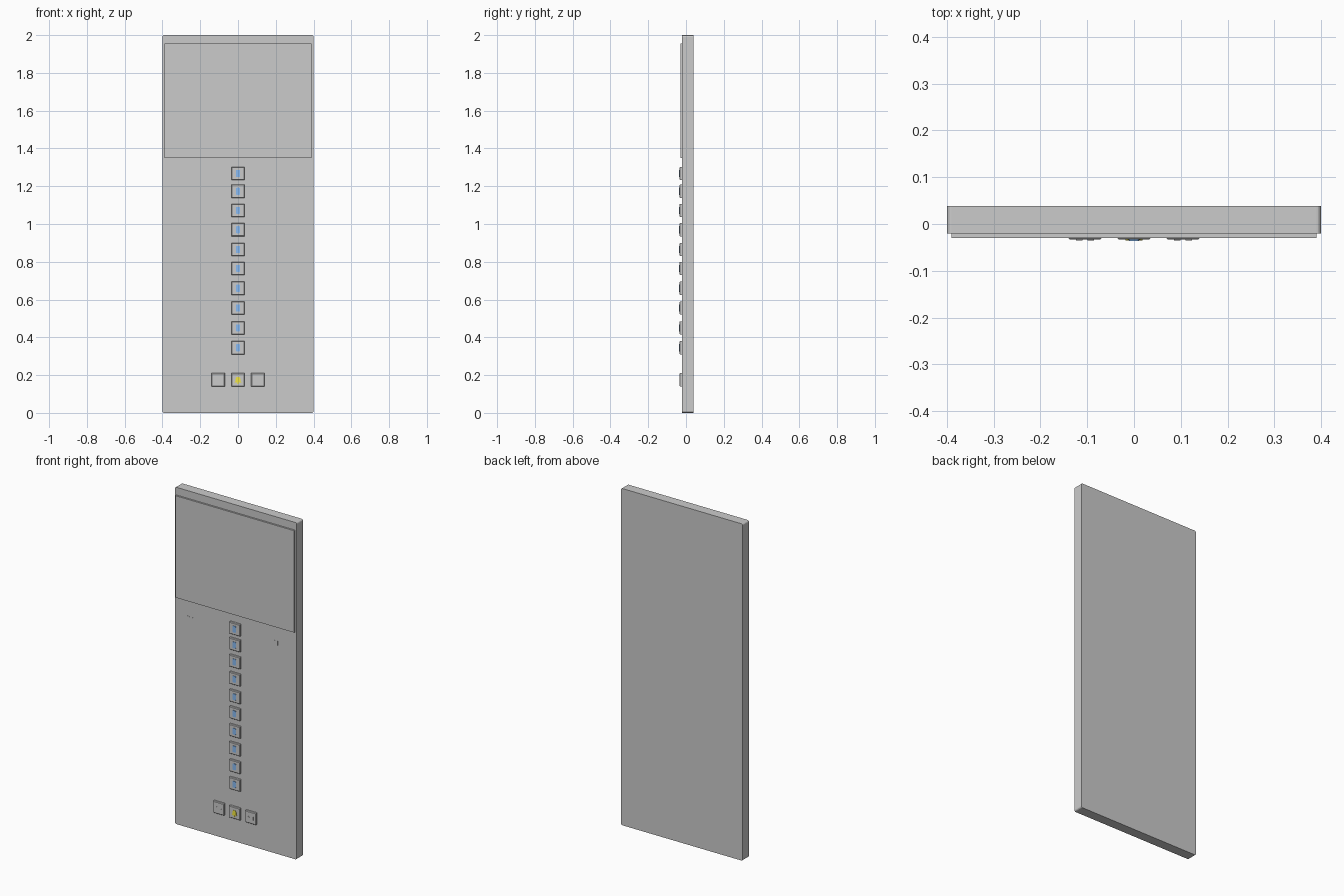
import bpy, bmesh, math

if "Cube" in bpy.data.objects:
    bpy.data.objects.remove(bpy.data.objects["Cube"])


def material(name, color):
    m = bpy.data.materials.new(name)
    m.diffuse_color = color
    m.use_nodes = True
    m.node_tree.nodes["Principled BSDF"].inputs["Base Color"].default_value = m.diffuse_color
    return m


BLUE = material("blue_marker", (0.25, 0.5, 0.9, 1))
YELLOW = material("yellow_alarm", (0.9, 0.8, 0.05, 1))


def plate(name, points, y0, y1, mat=None, inset=0.0, depth=0.0):
    """Extrude an x-z outline from back y1 to front y0, optional front chamfer."""
    bm = bmesh.new()
    face = bm.faces.new([bm.verts.new((x, y1, z)) for x, z in points])
    ext = bmesh.ops.extrude_face_region(bm, geom=[face])
    top = [f for f in ext["geom"] if isinstance(f, bmesh.types.BMFace)][0]
    for v in top.verts:
        v.co.y = y0
    if inset:
        bmesh.ops.translate(bm, verts=top.verts, vec=(0, depth, 0))
        bmesh.ops.inset_region(bm, faces=[top], thickness=inset)
        for v in top.verts:
            v.co.y = y0
    bmesh.ops.recalc_face_normals(bm, faces=bm.faces)
    mesh = bpy.data.meshes.new(name)
    bm.to_mesh(mesh)
    bm.free()
    ob = bpy.data.objects.new(name, mesh)
    bpy.context.collection.objects.link(ob)
    if mat:
        mesh.materials.append(mat)
    return ob


def rect(cx, cz, w, h, r=0.0, n=4):
    """Rectangle outline, with rounded corners when r > 0."""
    if r == 0:
        return [(cx + sx * w / 2, cz + sz * h / 2)
                for sx, sz in ((1, 1), (-1, 1), (-1, -1), (1, -1))]
    pts = []
    for k, (sx, sz) in enumerate(((1, 1), (-1, 1), (-1, -1), (1, -1))):
        for i in range(n + 1):
            a = math.pi / 2 * (k + i / n)
            pts.append((cx + sx * (w / 2 - r) + r * math.cos(a),
                        cz + sz * (h / 2 - r) + r * math.sin(a)))
    return pts


def disc(cx, cz, r, n=16):
    return [(cx + r * math.cos(2 * math.pi * i / n),
             cz + r * math.sin(2 * math.pi * i / n)) for i in range(n)]


FRONT = -0.02      # panel front
CAP = -0.0335      # button front
MARK = -0.0365     # raised symbols

# Wall panel and display screen
plate("panel", rect(0, 1, 0.8, 2, 0.01), FRONT, 0.039)
plate("screen", rect(0, 1.652, 0.78, 0.605), -0.03, FRONT)


def button(name, x, z):
    plate(name, rect(x, z, 0.07, 0.07), CAP, FRONT, inset=0.004, depth=0.003)


# Column of floor buttons with plain blue markers
for i, z in enumerate((0.345, 0.45, 0.555, 0.66, 0.765,
                       0.865, 0.97, 1.072, 1.173, 1.267)):
    button(f"floor_button_{i}", 0, z)
    plate(f"floor_marker_{i}", rect(0, z, 0.022, 0.038, 0.005), MARK, CAP, BLUE)

# Bottom row: door buttons either side of the alarm
for x, label in ((-0.105, "door_open"), (0, "alarm"), (0.105, "door_close")):
    button(f"{label}_button", x, 0.175)

# Door arrows: outward on the left button, inward on the right one
for x, label, way in ((-0.105, "open", 1), (0.105, "close", -1)):
    for s in (-1, 1):
        mid, tip = x + s * 0.0125, s * way * 0.007
        plate(f"door_{label}_arrow", [(mid - tip, 0.186), (mid - tip, 0.164),
                                      (mid + tip, 0.175)], CAP - 0.0015, CAP)

# Yellow alarm bell and clapper
half = [(0.018, 0.162), (0.013, 0.168), (0.012, 0.182), (0.007, 0.191)]
bell = half + [(-x, z) for x, z in reversed(half)]
plate("alarm_bell", bell, CAP - 0.002, CAP, YELLOW)
plate("alarm_clapper", disc(0, 0.157, 0.004, 10), CAP - 0.002, CAP, YELLOW)

# Indicator dots on the left, small plain bars on the right
for i in range(3):
    plate(f"indicator_dot_{i}", disc(-0.313 + i * 0.024, 1.25, 0.008),
          FRONT - 0.001, FRONT)
    plate(f"indicator_bar_{i}", rect(0.238 + i * 0.016, 1.252, 0.011, 0.026),
          FRONT - 0.001, FRONT)
